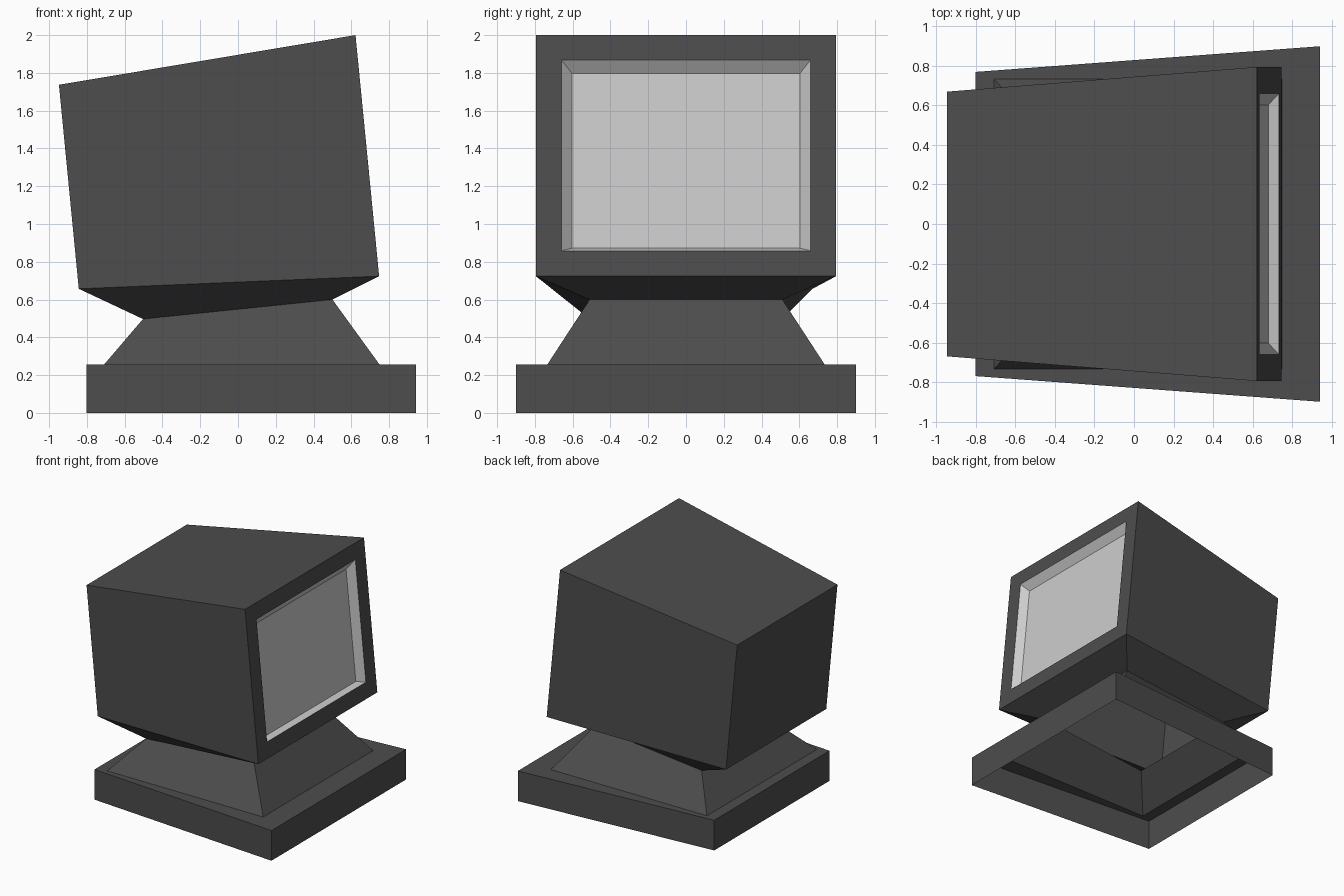
import bpy

if "Cube" in bpy.data.objects:
    bpy.data.objects.remove(bpy.data.objects["Cube"])


def material(name, v):
    m = bpy.data.materials.new(name)
    m.diffuse_color = (v, v, v, 1)
    m.use_nodes = True
    m.node_tree.nodes["Principled BSDF"].inputs["Base Color"].default_value = m.diffuse_color
    return m


casing = material("dark grey casing", 0.0742)
glass = material("light grey screen", 0.604)


def loft(name, mat, rings, cap_start=False, cap_end=False, skip=()):
    """Join four-cornered rings with quads, leaving out the (ring, side) pairs in skip."""
    verts = [p for r in rings for p in r]
    faces = []
    for k in range(len(rings) - 1):
        for i in range(4):
            if (k, i) not in skip:
                j = (i + 1) % 4
                faces.append((4 * k + i, 4 * k + j, 4 * k + 4 + j, 4 * k + 4 + i))
    if cap_start:
        faces.append((3, 2, 1, 0))
    if cap_end:
        n = 4 * (len(rings) - 1)
        faces.append((n, n + 1, n + 2, n + 3))
    me = bpy.data.meshes.new(name)
    me.from_pydata(verts, [], faces)
    me.materials.append(mat)
    ob = bpy.data.objects.new(name, me)
    bpy.context.collection.objects.link(ob)
    return ob


def level_ring(left, right):
    """Ring seen from above; left and right are (x, half width, z)."""
    (xl, yl, zl), (xr, yr, zr) = left, right
    return [(xl, -yl, zl), (xr, -yr, zr), (xr, yr, zr), (xl, yl, zl)]


def upright_ring(xb, zb, xt, zt, y):
    """Ring seen from the right side, with a bottom and a top edge."""
    return [(xb, -y, zb), (xb, y, zb), (xt, y, zt), (xt, -y, zt)]


foot = level_ring((-0.71, 0.735, 0.255), (0.75, 0.735, 0.255))
collar = level_ring((-0.503, 0.51, 0.497), (0.50, 0.51, 0.60))
head_low = level_ring((-0.843, 0.67, 0.657), (0.747, 0.795, 0.724))

# hollow base, open underneath
loft("base", casing, [level_ring((-0.803, 0.77, 0), (0.943, 0.9, 0)),
                      level_ring((-0.803, 0.77, 0.255), (0.943, 0.9, 0.255)), foot])
# sloping neck and the flare below the monitor
loft("neck", casing, [foot, collar])
loft("monitor_underside", casing, [collar, head_low])

# monitor housing with an open bottom and a screen opening
back = upright_ring(-0.843, 0.657, -0.948, 1.737, 0.67)
front = upright_ring(0.747, 0.724, 0.622, 2.0, 0.795)
opening = upright_ring(0.734, 0.858, 0.635, 1.869, 0.66)
loft("monitor_housing", casing, [back, front, opening], cap_start=True, skip={(0, 0)})

# recessed screen with bevelled surround
inner = upright_ring(0.68, 0.872, 0.589, 1.797, 0.603)
loft("screen", glass, [opening, inner], cap_end=True)
